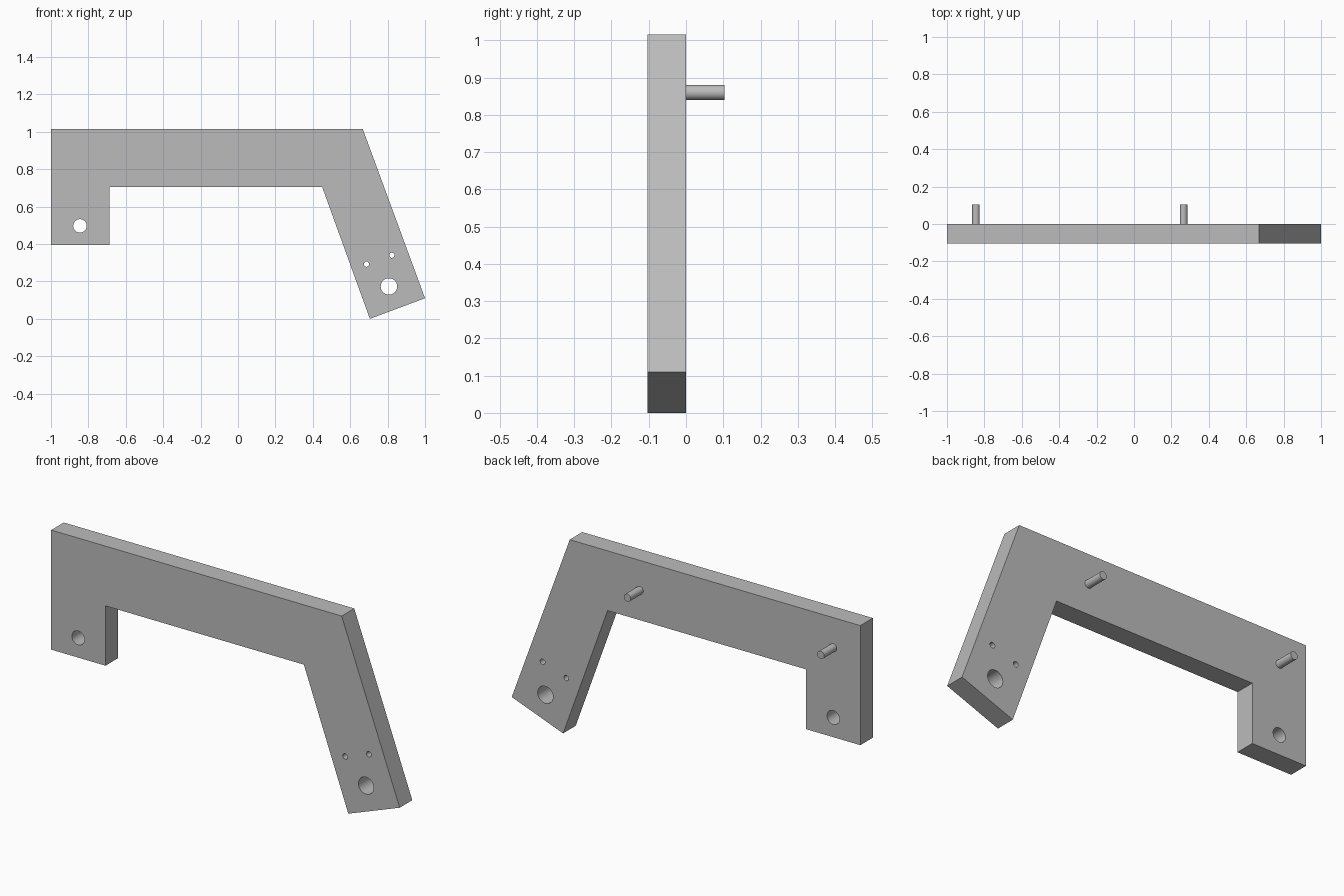
import bpy, bmesh
from math import radians

cube = bpy.data.objects.get("Cube")
if cube:
    bpy.data.objects.remove(cube, do_unlink=True)

THICK = 0.103

grey = bpy.data.materials.new("mid grey")
grey.use_nodes = True
COLOUR = (0.5, 0.5, 0.5, 1)
grey.diffuse_color = COLOUR
grey.node_tree.nodes["Principled BSDF"].inputs["Base Color"].default_value = COLOUR


def cylinder(name, x, z, radius, y0, y1):
    """Cylinder lying along y."""
    bpy.ops.mesh.primitive_cylinder_add(
        vertices=48, radius=radius, depth=y1 - y0,
        location=(x, (y0 + y1) / 2, z), rotation=(radians(90), 0, 0))
    obj = bpy.context.object
    obj.name = name
    obj.data.materials.append(grey)
    bpy.ops.object.shade_smooth_by_angle(angle=radians(30))
    return obj


# Bracket plate: outline extruded from front to back
outline = [(-1, 0.395), (-0.688, 0.395), (-0.688, 0.705), (0.45, 0.705),
           (0.705, 0), (1, 0.11), (0.667, 1.015), (-1, 1.015)]
bm = bmesh.new()
face = bm.faces.new([bm.verts.new((x, -THICK, z)) for x, z in outline])
ext = bmesh.ops.extrude_face_region(bm, geom=[face])
bmesh.ops.translate(bm, vec=(0, THICK, 0),
                    verts=[v for v in ext["geom"] if isinstance(v, bmesh.types.BMVert)])
bmesh.ops.recalc_face_normals(bm, faces=bm.faces)
mesh = bpy.data.meshes.new("bracket_plate")
bm.to_mesh(mesh)
bm.free()
mesh.materials.append(grey)
plate = bpy.data.objects.new("bracket_plate", mesh)
bpy.context.collection.objects.link(plate)

# Through holes: arm mount, foot mount and two small screw holes
for x, z, r in [(-0.845, 0.497, 0.036), (0.807, 0.173, 0.044),
                (0.687, 0.292, 0.014), (0.823, 0.34, 0.014)]:
    cutter = cylinder("hole_cutter", x, z, r, -2 * THICK, THICK)
    cutter.hide_render = True
    cut = plate.modifiers.new("hole", "BOOLEAN")
    cut.operation = "DIFFERENCE"
    cut.solver = "EXACT"
    cut.object = cutter
    bpy.context.view_layer.objects.active = plate
    bpy.ops.object.modifier_apply(modifier=cut.name)
    bpy.data.objects.remove(cutter, do_unlink=True)

bpy.ops.object.select_all(action="DESELECT")
plate.select_set(True)
bpy.context.view_layer.objects.active = plate
bpy.ops.object.shade_smooth_by_angle(angle=radians(15))

# Locating pegs on the back
for name, x in [("right_peg", -0.845), ("left_peg", 0.265)]:
    cylinder(name, x, 0.86, 0.02, -0.002, THICK)
